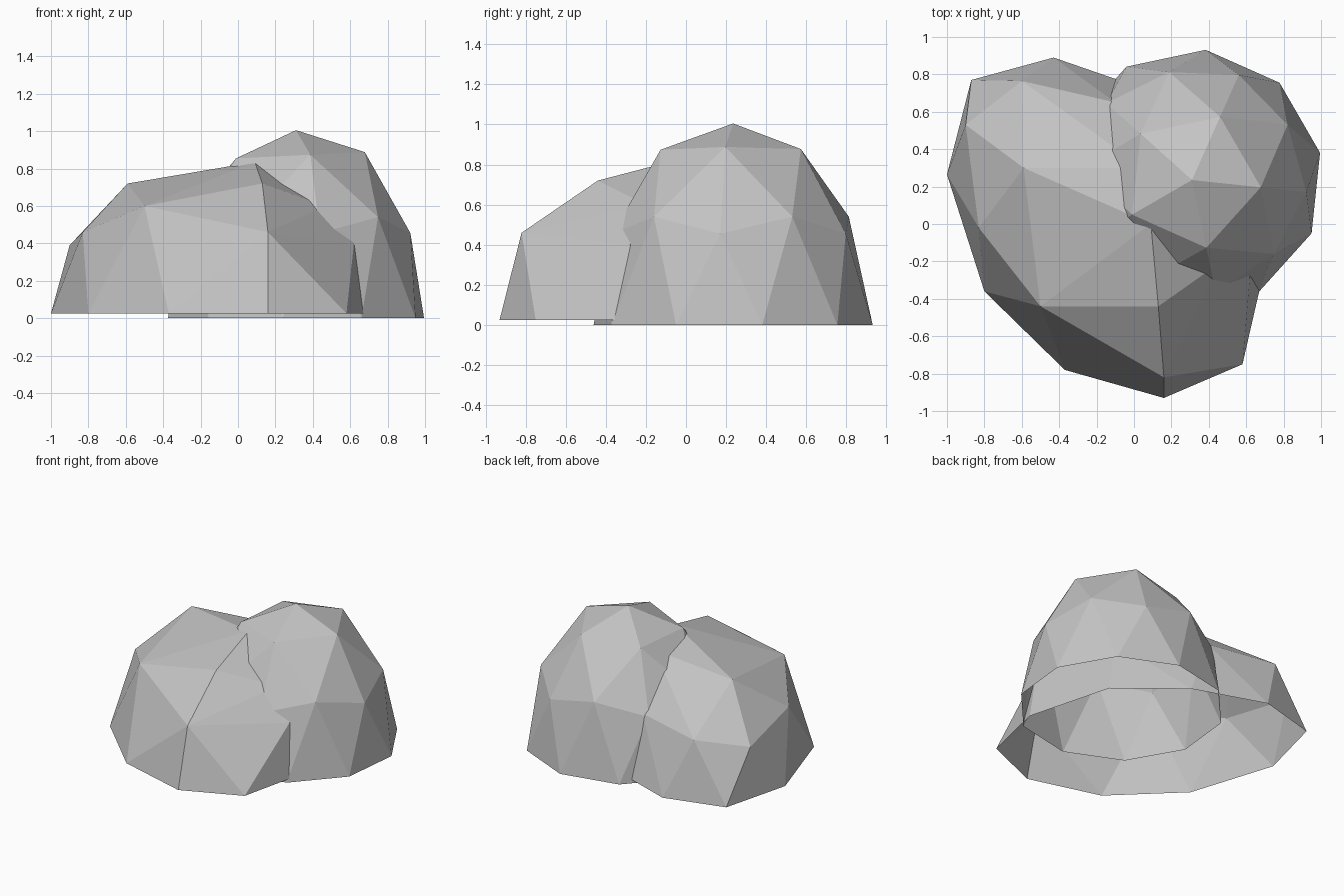
import bpy
import bmesh
from math import cos, sin, radians

cube = bpy.data.objects.get("Cube")
if cube:
    bpy.data.objects.remove(cube, do_unlink=True)

# Single stone colour
stone = bpy.data.materials.new("grey_stone")
stone.use_nodes = True
GREY = (0.55, 0.55, 0.55, 1)
stone.diffuse_color = GREY
stone.node_tree.nodes["Principled BSDF"].inputs["Base Color"].default_value = GREY


def boulder(name, points):
    """Faceted shell wrapped around the points, open at the bottom."""
    bm = bmesh.new()
    for p in points:
        bm.verts.new(p)
    bmesh.ops.convex_hull(bm, input=bm.verts)
    floor = min(v.co.z for v in bm.verts) + 0.001
    under = [f for f in bm.faces if all(v.co.z < floor for v in f.verts)]
    bmesh.ops.delete(bm, geom=under, context='FACES')
    loose = [v for v in bm.verts if not v.link_faces]
    bmesh.ops.delete(bm, geom=loose, context='VERTS')
    bmesh.ops.recalc_face_normals(bm, faces=bm.faces)
    mesh = bpy.data.meshes.new(name)
    bm.to_mesh(mesh)
    bm.free()
    mesh.materials.append(stone)
    obj = bpy.data.objects.new(name, mesh)
    bpy.context.collection.objects.link(obj)
    return obj


# Tall boulder: rings of a half icosphere, leaning slightly
def ring(count, start, radius, height, lean=0.0):
    for i in range(count):
        a = radians(start + i * 360 / count)
        yield (0.31 + radius * cos(a), 0.235 + radius * sin(a), height + lean * cos(a))


tall = [(0.31, 0.235, 1.005)]
tall += ring(5, -6, 0.37, 0.87, 0.018)
tall += ring(5, -6, 0.615, 0.455)
tall += ring(5, 30, 0.59, 0.54)
tall += ring(10, 12, 0.70, 0.0)
boulder("tall_boulder", tall)

# Low boulder: irregular rim, shoulder and crown
rim = [(-1, .265), (-.8, -.36), (-.37, -.78), (.16, -.93), (.58, -.75),
       (.69, -.27), (.52, .36), (.09, .71), (-.43, .89), (-.87, .77)]
shoulder = [(.16, -.82, .46), (-.83, -.02, .46), (-.9, .53, .39), (-.6, .765, .45),
            (-.1, .65, .47), (.42, .3, .45), (.62, -.28, .40)]
crown = [(.09, 0, .835), (.13, -.44, .72), (-.5, -.44, .6), (-.59, .3, .72),
         (.05, .3, .77), (.47, -.2, .6)]
boulder("low_boulder", [(x, y, 0.025) for x, y in rim] + shoulder + crown)
